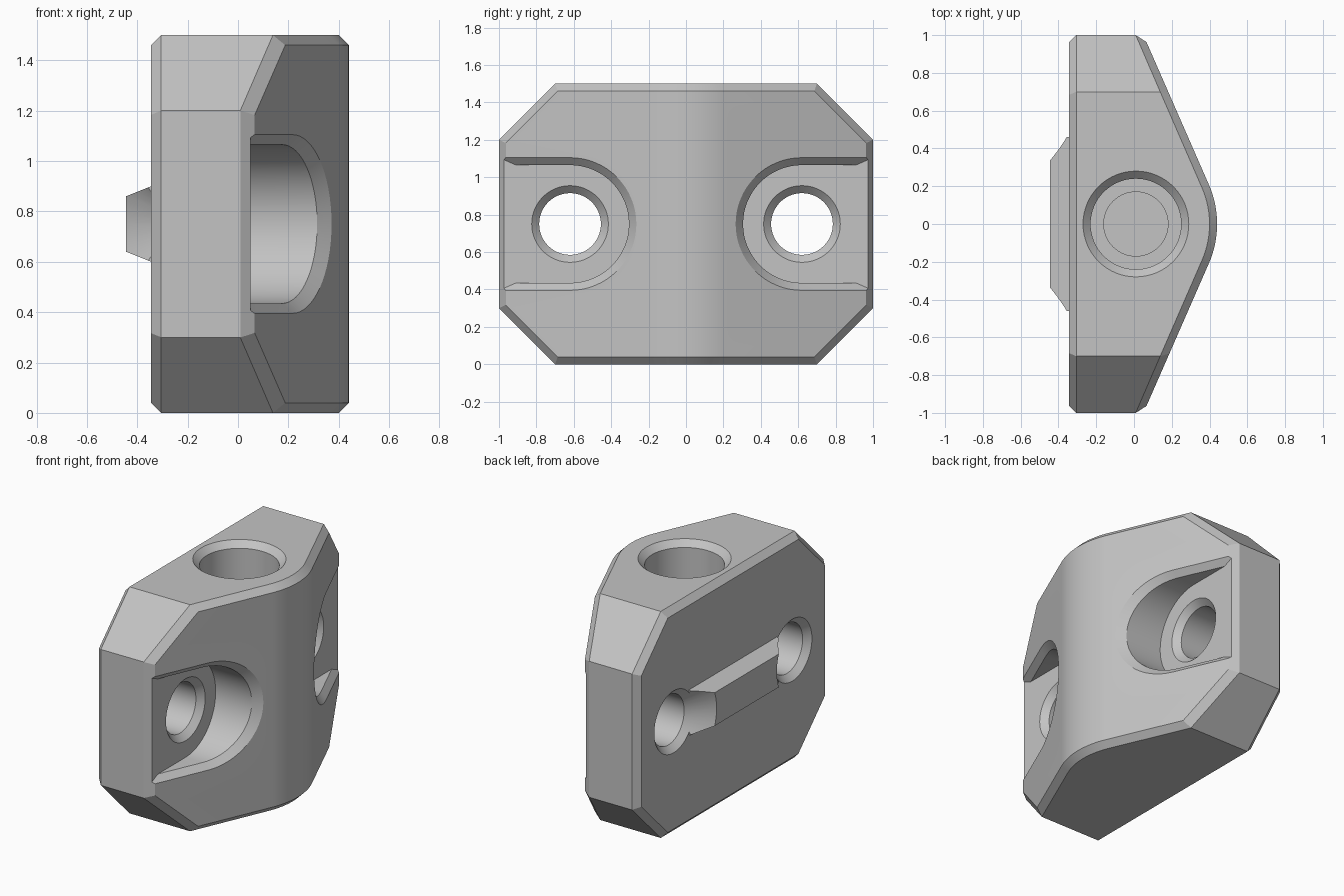
import bpy, bmesh
from math import sin, cos, pi, atan, radians
from mathutils import Vector

cube = bpy.data.objects.get("Cube")
if cube:
    bpy.data.objects.remove(cube, do_unlink=True)

BACK, TOP, MID = -0.345, 1.5, 0.75     # back plane, height, hole height
HOLE_Y, FLOOR = 0.62, 0.05             # screw position, pocket floor
SLOPE, PEAK, NOSE_R = 0.438, 0.488, 0.52
CHAMFER = 0.04

grey = bpy.data.materials.new("plain grey")
grey.use_nodes = True
colour = (0.55, 0.55, 0.55, 1)
grey.diffuse_color = colour
grey.node_tree.nodes["Principled BSDF"].inputs["Base Color"].default_value = colour


def slant(y):
    """Front surface x at a given y, ignoring the rounded nose."""
    return PEAK - SLOPE * abs(y)


def loft_mesh(loops):
    """Closed solid through loops that share a point count."""
    bm = bmesh.new()
    rings = [[bm.verts.new(p) for p in loop] for loop in loops]
    n = len(rings[0])
    for a, b in zip(rings, rings[1:]):
        for i in range(n):
            j = (i + 1) % n
            bm.faces.new((a[i], a[j], b[j], b[i]))
    bm.faces.new(rings[0])
    bm.faces.new(rings[-1])
    bmesh.ops.recalc_face_normals(bm, faces=bm.faces)
    return bm


def slice_off(bm, point, normal):
    """Remove everything on the normal side and close the cut."""
    geom = bm.verts[:] + bm.edges[:] + bm.faces[:]
    bmesh.ops.bisect_plane(bm, geom=geom, plane_co=point, plane_no=normal, clear_outer=True)
    bmesh.ops.holes_fill(bm, edges=[e for e in bm.edges if e.is_boundary], sides=0)
    bmesh.ops.recalc_face_normals(bm, faces=bm.faces)


def add_object(name, bm):
    mesh = bpy.data.meshes.new(name)
    bm.to_mesh(mesh)
    bm.free()
    mesh.materials.append(grey)
    obj = bpy.data.objects.new(name, mesh)
    bpy.context.collection.objects.link(obj)
    return obj


def combine(obj, other, operation):
    """Apply a boolean and drop the helper."""
    other.hide_render = True
    mod = obj.modifiers.new(operation.lower(), 'BOOLEAN')
    mod.operation, mod.solver, mod.object = operation, 'EXACT', other
    bpy.ops.object.select_all(action='DESELECT')
    bpy.context.view_layer.objects.active = obj
    obj.select_set(True)
    bpy.ops.object.modifier_apply(modifier=mod.name)
    bpy.data.objects.remove(other, do_unlink=True)


def circle(r, n=64):
    return [(r * cos(2 * pi * i / n), r * sin(2 * pi * i / n)) for i in range(n)]


# Body: wedge outline with a rounded nose, extruded upward
theta = atan(SLOPE)
nose_x = 0.44 - NOSE_R
outline = [(BACK, 1), (BACK, -1), (slant(1), -1)]
for i in range(17):
    a = theta * (i / 8 - 1)
    outline.append((nose_x + NOSE_R * cos(a), NOSE_R * sin(a)))
outline.append((slant(1), 1))
bm = loft_mesh([[(x, y, z) for x, y in outline] for z in (0, TOP)])

# Four clipped corners
for s in (-1, 1):
    slice_off(bm, Vector((0, s * 0.7, TOP)), Vector((0, s, 1)))
    slice_off(bm, Vector((0, s * 0.7, 0)), Vector((0, s, -1)))

# Chamfer the rims of the front and back
bm.normal_update()
rim = [e for e in bm.edges if len(e.link_faces) == 2
       and (abs(e.link_faces[0].normal.x) > 0.5) != (abs(e.link_faces[1].normal.x) > 0.5)]
bmesh.ops.bevel(bm, geom=rim, offset=CHAMFER, offset_type='OFFSET', segments=1,
                profile=0.5, affect='EDGES', clamp_overlap=False)
bmesh.ops.recalc_face_normals(bm, faces=bm.faces)
body = add_object("bracket_body", bm)

# Locating rib on the back, tapered in height
rib = loft_mesh([[(x, y * 0.46, MID + z * h) for y, z in ((-1, -1), (1, -1), (1, 1), (-1, 1))]
                 for x, h in ((BACK + 0.05, 0.17), (BACK - 0.1, 0.11))])
combine(body, add_object("back_rib", rib), 'UNION')


def u_loop(side, r, x_at):
    """U-shaped loop around a screw, open toward the end of the body."""
    pts = [(-1.2, -r)]
    pts += [(-HOLE_Y + r * sin(a), MID - MID - r * cos(a))
            for a in (pi * i / 32 for i in range(33))]
    pts.append((-1.2, r))
    return [(x_at(y), -side * y, MID + z) for y, z in pts]


for side in (-1, 1):
    # Screw head pocket
    pocket = loft_mesh([u_loop(side, 0.315, lambda y: FLOOR),
                        u_loop(side, 0.315, lambda y: 0.8)])
    combine(body, add_object("pocket_cutter", pocket), 'DIFFERENCE')

    # Chamfer following the slanted front, stopping at the pocket floor
    flare = loft_mesh([u_loop(side, 0.315, lambda y: slant(y) - CHAMFER),
                       u_loop(side, 0.415, lambda y: slant(y) + 0.06)])
    slice_off(flare, Vector((FLOOR, 0, 0)), Vector((-1, 0, 0)))
    combine(body, add_object("flare_cutter", flare), 'DIFFERENCE')

    # Screw hole, countersunk at both ends
    profile = [(BACK - 0.15, 0.355), (BACK + CHAMFER, 0.165),
               (FLOOR - CHAMFER, 0.165), (FLOOR + 0.03, 0.235)]
    hole = loft_mesh([[(x, side * HOLE_Y + u, MID + v) for u, v in circle(r)]
                      for x, r in profile])
    combine(body, add_object("screw_cutter", hole), 'DIFFERENCE')

# Stepped blind hole in the top
profile = [(TOP + 0.06, 0.34), (TOP - CHAMFER, 0.24), (0.9, 0.24), (0.9, 0.17), (0.3, 0.17)]
bore = loft_mesh([[(0.01 + u, v, z) for u, v in circle(r)] for z, r in profile])
combine(body, add_object("bore_cutter", bore), 'DIFFERENCE')

# Smooth the round surfaces, keep edges crisp
bpy.ops.object.select_all(action='DESELECT')
body.select_set(True)
bpy.context.view_layer.objects.active = body
bpy.ops.object.shade_smooth_by_angle(angle=radians(20))
